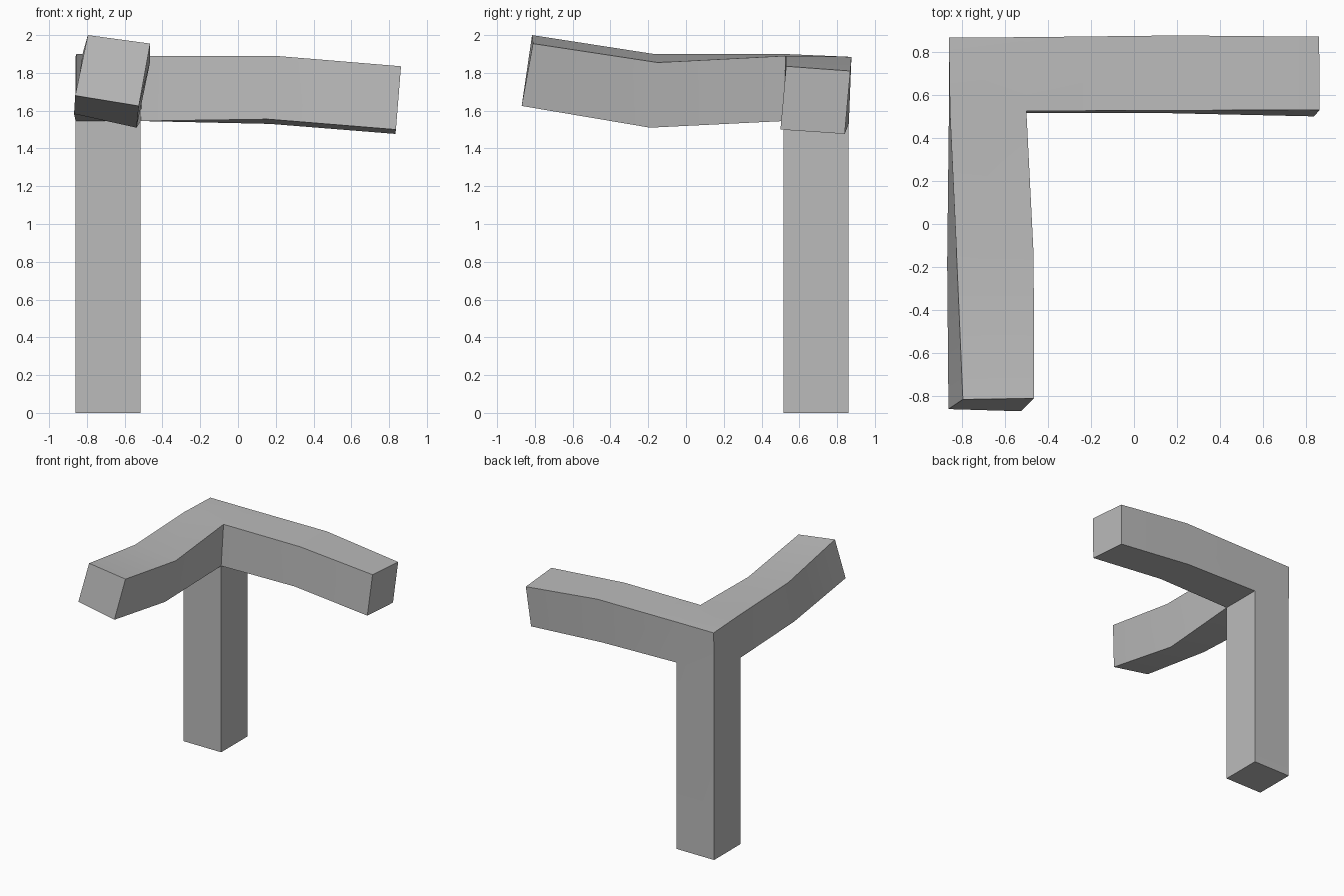
import bpy
import bmesh
import math

cube = bpy.data.objects.get("Cube")
if cube:
    bpy.data.objects.remove(cube, do_unlink=True)

grey = bpy.data.materials.new("plain_grey")
grey.use_nodes = True
colour = (0.5, 0.5, 0.5, 1)
grey.diffuse_color = colour
grey.node_tree.nodes["Principled BSDF"].inputs["Base Color"].default_value = colour

bm = bmesh.new()


def ring(*points):
    return [bm.verts.new(p) for p in points]


def loft(rings):
    """Join successive four-sided rings and cap the last one."""
    for a, b in zip(rings, rings[1:]):
        for i in range(4):
            j = (i + 1) % 4
            bm.faces.new((a[i], a[j], b[j], b[i]))
    bm.faces.new(rings[-1])


# Shared corner block: left/right, front/back, bottom/top
bottom = ring((-.86, .515, 1.545), (-.515, .515, 1.545), (-.515, .86, 1.545), (-.86, .86, 1.545))
top = ring((-.855, .52, 1.90), (-.50, .525, 1.89), (-.50, .868, 1.885), (-.86, .866, 1.885))
bm.faces.new(top)
for i in (2, 3):
    j = (i + 1) % 4
    bm.faces.new((bottom[i], bottom[j], top[j], top[i]))

# Upright post
foot = ring(*[(x, y, 0) for x, y in ((-.86, .515), (-.515, .515), (-.515, .86), (-.86, .86))])
loft([bottom, foot])

# Sideways arm, drooping towards its end
loft([
    [top[1], top[2], bottom[2], bottom[1]],
    ring((.20, .528, 1.89), (.20, .876, 1.885), (.17, .862, 1.53), (.16, .515, 1.555)),
    ring((.863, .53, 1.835), (.86, .87, 1.81), (.833, .84, 1.477), (.836, .50, 1.50)),
])

# Forward arm, rising and twisting towards its end
loft([
    [top[0], top[1], bottom[1], bottom[0]],
    ring((-.823, -.17, 1.90), (-.466, -.15, 1.855), (-.537, -.19, 1.51), (-.868, -.18, 1.583)),
    ring((-.795, -.815, 2.0), (-.465, -.81, 1.955), (-.525, -.87, 1.625), (-.862, -.86, 1.68)),
])

bmesh.ops.recalc_face_normals(bm, faces=bm.faces)
mesh = bpy.data.meshes.new("bent_corner_beam")
bm.to_mesh(mesh)
bm.free()
mesh.materials.append(grey)
beam = bpy.data.objects.new("bent_corner_beam", mesh)
bpy.context.collection.objects.link(beam)

bpy.ops.object.select_all(action="DESELECT")
beam.select_set(True)
bpy.context.view_layer.objects.active = beam
bpy.ops.object.shade_smooth_by_angle(angle=math.radians(30))
